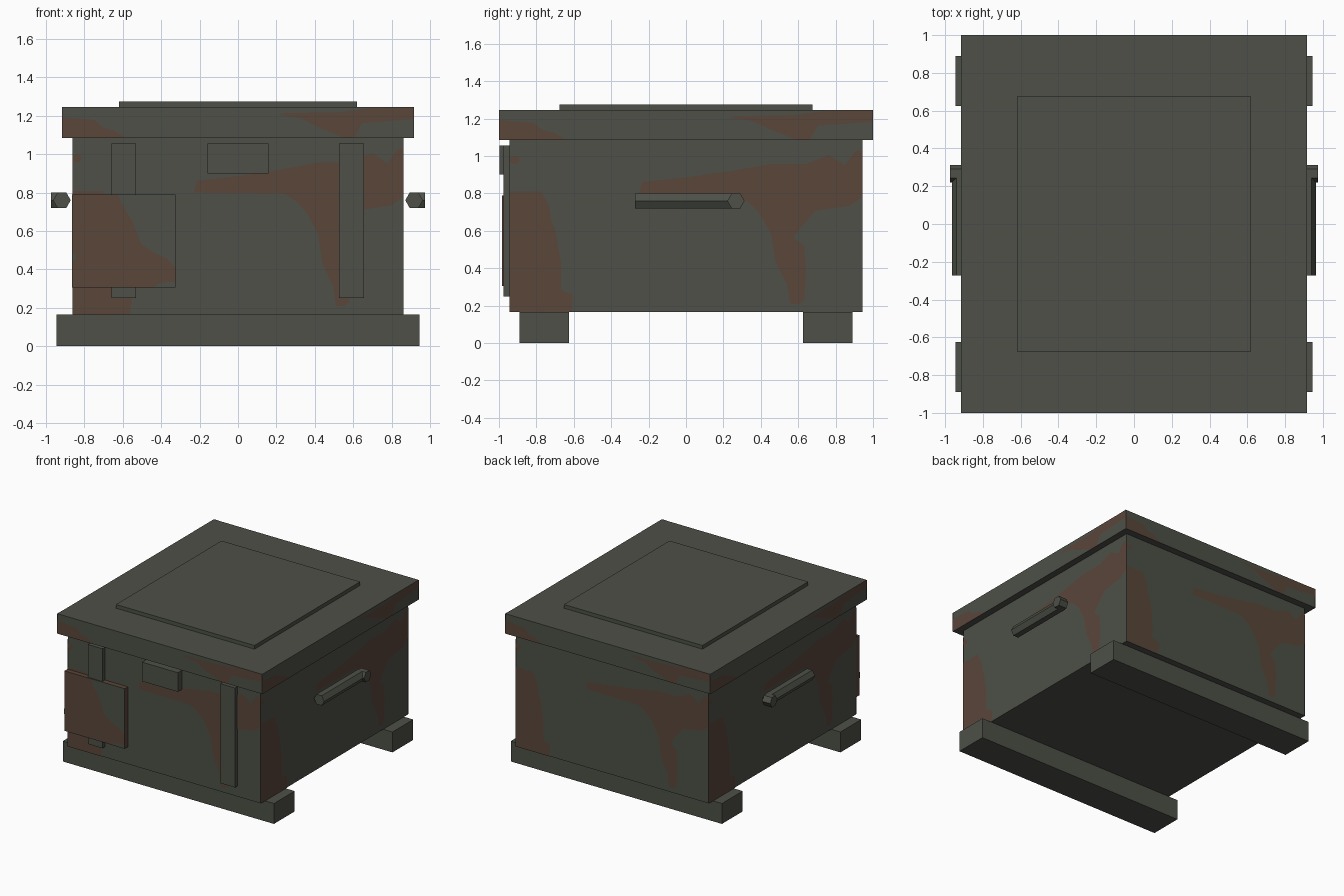
import bpy, bmesh, math
from mathutils import Matrix, Vector

if "Cube" in bpy.data.objects:
    bpy.data.objects.remove(bpy.data.objects["Cube"])


def material(name, rgb):
    lin = [((c / 255 + 0.055) / 1.055) ** 2.4 for c in rgb]
    m = bpy.data.materials.new(name)
    m.diffuse_color = (*lin, 1)
    m.use_nodes = True
    m.node_tree.nodes["Principled BSDF"].inputs["Base Color"].default_value = m.diffuse_color
    return m


GREEN = material("olive_grey", (77, 80, 71))
BROWN = material("camouflage_brown", (90, 70, 58))


def finish(name, bm, mat):
    me = bpy.data.meshes.new(name)
    bm.to_mesh(me)
    bm.free()
    me.materials.append(mat)
    ob = bpy.data.objects.new(name, me)
    bpy.context.collection.objects.link(ob)
    return ob


def box(name, x0, x1, y0, y1, z0, z1, mat=GREEN):
    bm = bmesh.new()
    m = Matrix.Translation(((x0 + x1) / 2, (y0 + y1) / 2, (z0 + z1) / 2)) \
        @ Matrix.Diagonal((x1 - x0, y1 - y0, z1 - z0, 1))
    bmesh.ops.create_cube(bm, size=1, matrix=m)
    return finish(name, bm, mat)


def hex_bar(name, a, b, mat=GREEN):
    """Six-sided bar from a to b, with flats on top and bottom."""
    a, b = Vector(a), Vector(b)
    axis = (b - a).normalized()
    side = axis.cross(Vector((0, 0, 1)))
    bm = bmesh.new()
    rings = []
    for p in (a, b):
        rings.append([bm.verts.new(p + 0.046 * (side * math.cos(i * math.pi / 3)
                      + Vector((0, 0, math.sin(i * math.pi / 3))))) for i in range(6)])
    for i in range(6):
        j = (i + 1) % 6
        bm.faces.new((rings[0][i], rings[0][j], rings[1][j], rings[1][i]))
    bm.faces.new(rings[0])
    bm.faces.new(rings[1])
    bmesh.ops.recalc_face_normals(bm, faces=bm.faces)
    return finish(name, bm, mat)


def paint(name, shapes, x0, x1, depth, z0, z1, turn, mat):
    """Flat paint patches (0..1 outlines) on a front face turned about z."""
    bm = bmesh.new()
    rot = Matrix.Rotation(turn * math.pi / 2, 4, 'Z')
    out = rot @ Vector((0, -1, 0))
    for pts in shapes:
        f = bm.faces.new([bm.verts.new(rot @ Vector((x0 + u * (x1 - x0), -depth - 0.003,
                          z0 + v * (z1 - z0)))) for u, v in pts])
        f.normal_update()
        if f.normal.dot(out) < 0:
            f.normal_flip()
    bmesh.ops.triangulate(bm, faces=bm.faces)
    return finish(name, bm, mat)


# Main parts
box("crate_body", -0.863, 0.863, -0.943, 0.943, 0.165, 1.085)
box("lid", -0.917, 0.917, -1, 1, 1.085, 1.245)
box("lid_panel", -0.62, 0.62, -0.675, 0.675, 1.24, 1.275)
for s, n in ((-1, "front"), (1, "back")):
    y = sorted((s * 0.625, s * 0.89))
    box(n + "_runner", -0.945, 0.945, *y, 0, 0.165)

# Front fittings
box("left_strap", -0.66, -0.53, -0.975, -0.94, 0.25, 1.055)
box("right_strap", 0.525, 0.655, -0.975, -0.94, 0.25, 1.055)
box("latch_block", -0.16, 0.16, -0.998, -0.94, 0.9, 1.055)
box("front_plate", -0.865, -0.325, -0.984, -0.94, 0.305, 0.79, BROWN)

# Side handles, each a bar with a short end peg
for s, n in ((-1, "left"), (1, "right")):
    hex_bar(n + "_handle", (s * 0.917, -0.273, 0.76), (s * 0.917, 0.265, 0.76))
    hex_bar(n + "_handle_peg", (s * 0.9, 0.267, 0.76), (s * 0.973, 0.267, 0.76))

# Camouflage outlines for the body
body_left = [(0, .7), (.09, .7), (.113, .61), (.118, .53), (.13, .47), (.145, .29),
             (.145, .13), (.18, .1), (.175, 0), (0, 0)]
body_spot = [(0, .87), (.02, .86), (.03, .89), (.018, .91), (0, .9)]
body_right = [(.367, .69), (.376, .757), (.505, .785), (.626, .82), (.74, .86), (.84, .86),
              (.904, .915), (.95, .855), (.98, .935), (1, .94), (1, .67), (.966, .62),
              (.867, .59), (.824, .49), (.805, .43), (.835, .386), (.84, .245), (.835, .07),
              (.82, .047), (.796, .047), (.787, .16), (.754, .29), (.742, .45), (.71, .57),
              (.677, .64), (.64, .685)]
# Camouflage outlines for the lid rim
lid_left = [(0, .67), (.094, .58), (.114, .35), (.15, .23), (.18, 0), (0, 0)]
lid_right = [(.62, .8), (.79, .84), (.875, .97), (1, 1), (1, .61), (.852, .48), (.832, .03),
             (.8, 0), (.733, .32), (.676, .65), (.62, .74)]

for turn, n in enumerate(("front", "right", "back", "left")):
    w, d = ((0.863, 0.943), (0.943, 0.863))[turn % 2]
    paint(n + "_body_camouflage", [body_left, body_spot, body_right],
          -w, w, d, 0.165, 1.085, turn, BROWN)
    w, d = ((0.917, 1.0), (1.0, 0.917))[turn % 2]
    paint(n + "_lid_camouflage", [lid_left, lid_right], -w, w, d - 0.001, 1.085, 1.245, turn, BROWN)

# Green areas on the front plate
plate_top = [(.44, 1), (.5, .86), (.58, .72), (.63, .58), (.66, .48), (.78, .38), (.92, .31),
             (1, .22), (1, 1)]
plate_low = [(.78, 0), (.85, .05), (1, .07), (1, 0)]
plate_spot = [(0, .28), (.04, .31), (.03, .37), (0, .38)]
paint("front_plate_green", [plate_top, plate_low, plate_spot],
      -0.865, -0.325, 0.984, 0.305, 0.79, 0, GREEN)
